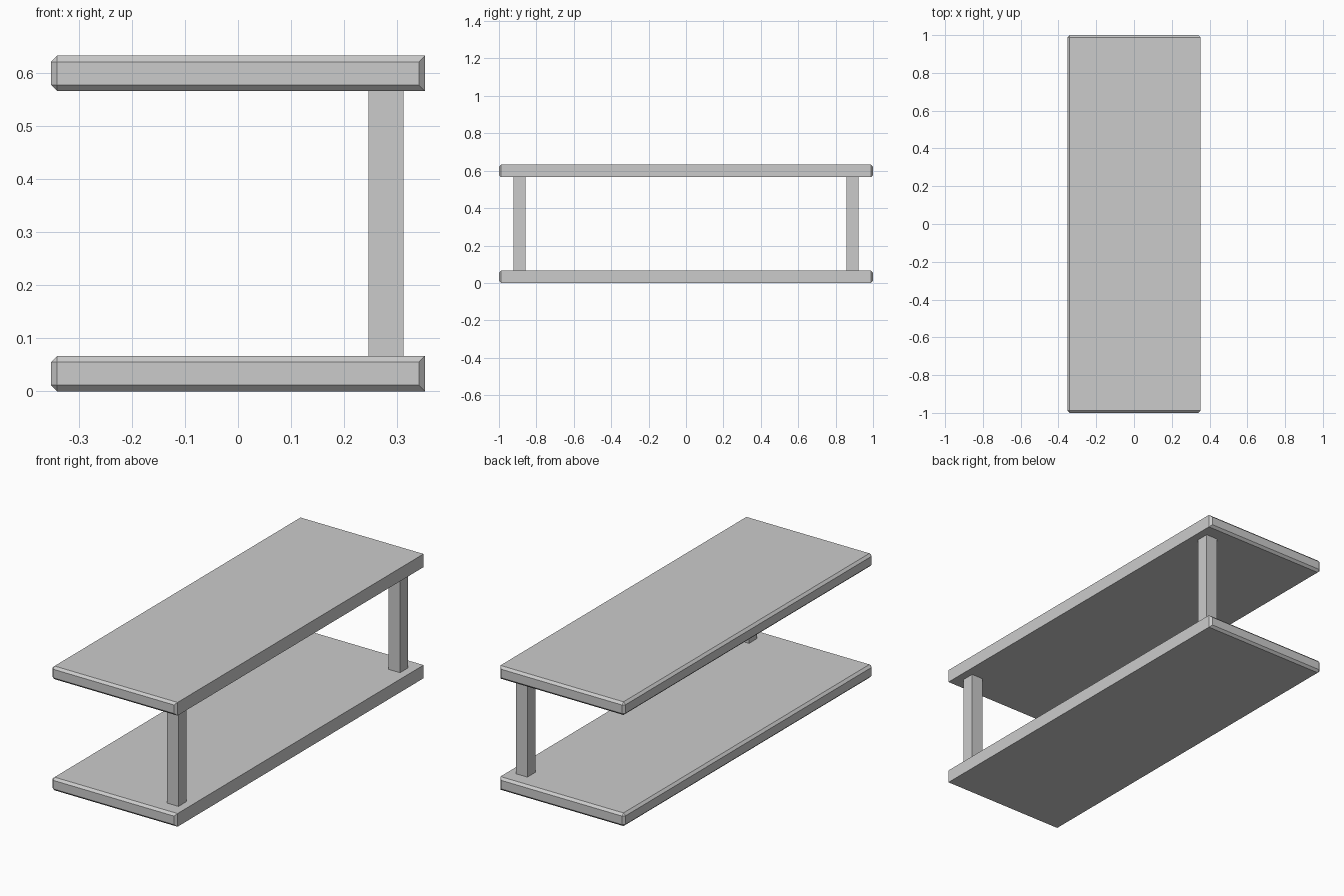
import bpy, bmesh

if "Cube" in bpy.data.objects:
    bpy.data.objects.remove(bpy.data.objects["Cube"])


def box(name, lo, hi, bevel=0.0):
    """Box from corner to corner; bevel cuts all edges but the long ones on the +x side."""
    bm = bmesh.new()
    bmesh.ops.create_cube(bm, size=1)
    for v in bm.verts:
        v.co = [lo[i] if v.co[i] < 0 else hi[i] for i in range(3)]
    if bevel:
        edges = [e for e in bm.edges
                 if not (all(v.co.x > 0 for v in e.verts)
                         and abs(e.verts[0].co.y - e.verts[1].co.y) > 0.5)]
        bmesh.ops.bevel(bm, geom=edges, offset=bevel, offset_type='OFFSET',
                        segments=1, profile=0.5, affect='EDGES')
    bmesh.ops.recalc_face_normals(bm, faces=bm.faces)
    mesh = bpy.data.meshes.new(name)
    bm.to_mesh(mesh)
    bm.free()
    obj = bpy.data.objects.new(name, mesh)
    bpy.context.collection.objects.link(obj)
    return obj


HALF_X, HALF_Y, THICK, TOP_Z = 0.352, 1.0, 0.067, 0.565

# Two identical shelf boards with chamfered edges
for name, z in (("lower_shelf", 0.0), ("upper_shelf", TOP_Z)):
    box(name, (-HALF_X, -HALF_Y, z), (HALF_X, HALF_Y, z + THICK), bevel=0.0118)

# Square posts near the right side, one at each end
for name, y in (("front_post", -0.89), ("back_post", 0.89)):
    box(name, (0.246, y - 0.0325, THICK), (0.311, y + 0.0325, TOP_Z))
